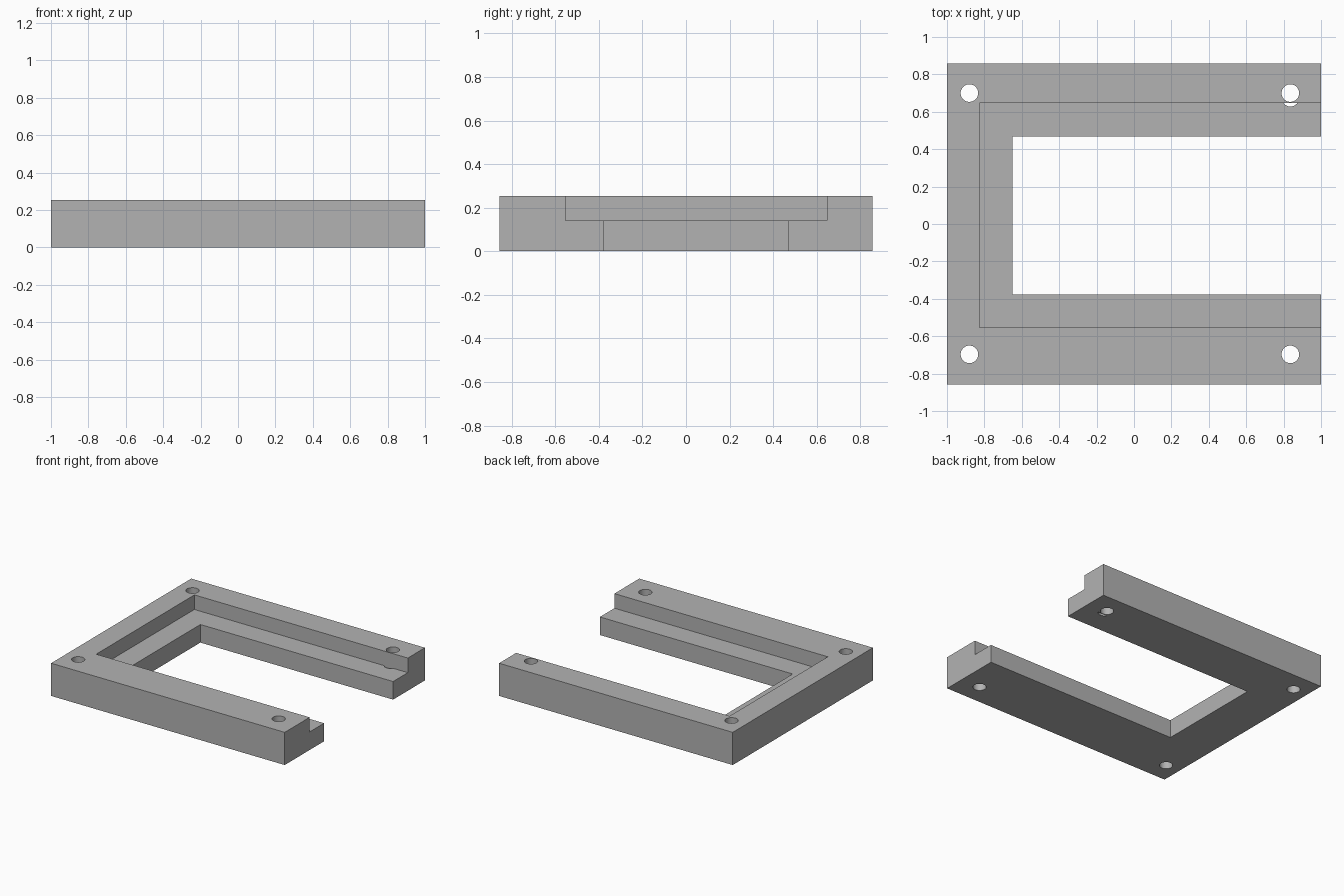
import bpy, bmesh, math

cube = bpy.data.objects.get("Cube")
if cube:
    bpy.data.objects.remove(cube, do_unlink=True)

HEIGHT, LEDGE = 0.253, 0.14
HOLE_R = 0.047

grey = bpy.data.materials.new("plain grey")
grey.use_nodes = True
colour = (0.45, 0.45, 0.45, 1)
grey.diffuse_color = colour
grey.node_tree.nodes["Principled BSDF"].inputs["Base Color"].default_value = colour


def prism(name, outline, z0, z1):
    """Extrude a flat counter-clockwise outline from z0 to z1."""
    bm = bmesh.new()
    base = bm.faces.new([bm.verts.new((x, y, z0)) for x, y in outline])
    top = bmesh.ops.extrude_face_region(bm, geom=[base])["geom"]
    verts = [v for v in top if isinstance(v, bmesh.types.BMVert)]
    bmesh.ops.translate(bm, verts=verts, vec=(0, 0, z1 - z0))
    bmesh.ops.recalc_face_normals(bm, faces=bm.faces)
    mesh = bpy.data.meshes.new(name)
    bm.to_mesh(mesh)
    bm.free()
    obj = bpy.data.objects.new(name, mesh)
    bpy.context.collection.objects.link(obj)
    mesh.materials.append(grey)
    return obj


def rect(x0, x1, y0, y1):
    return [(x0, y0), (x1, y0), (x1, y1), (x0, y1)]


def arc(cx, cy, r, start, end, n):
    angles = [start + (end - start) * i / n for i in range(n + 1)]
    return [(cx + r * math.cos(a), cy + r * math.sin(a)) for a in angles]


def cut(target, cutter):
    cutter.hide_render = True
    mod = target.modifiers.new("cut", "BOOLEAN")
    mod.operation = "DIFFERENCE"
    mod.solver = "EXACT"
    mod.object = cutter
    bpy.context.view_layer.objects.active = target
    bpy.ops.object.modifier_apply(modifier=mod.name)
    bpy.data.objects.remove(cutter, do_unlink=True)


# Solid plate
frame = prism("bracket_frame", rect(-1, 1, -0.857, 0.857), 0, HEIGHT)

# Through opening and stepped recess, both open on the left side
cut(frame, prism("opening_cutter", rect(-0.65, 1.2, -0.376, 0.468), -0.1, 0.4))
cut(frame, prism("recess_cutter", rect(-0.827, 1.2, -0.553, 0.648), LEDGE, 0.4))

# Corner screw holes
for x in (-0.88, 0.836):
    for y in (-0.697, 0.7):
        circle = arc(x, y, HOLE_R, 0, 2 * math.pi, 32)[:-1]
        cut(frame, prism("hole_cutter", circle, -0.1, 0.4))

# Small crescent slot through the ledge beside the back left hole
tilt = math.radians(32)
slot = arc(0.836, 0.675, HOLE_R, math.pi + tilt, 2 * math.pi - tilt, 12)
cut(frame, prism("slot_cutter", slot, -0.1, LEDGE + 0.05))

# Flat faces with smooth hole walls
frame.select_set(True)
bpy.context.view_layer.objects.active = frame
bpy.ops.object.shade_smooth_by_angle(angle=math.radians(30))
